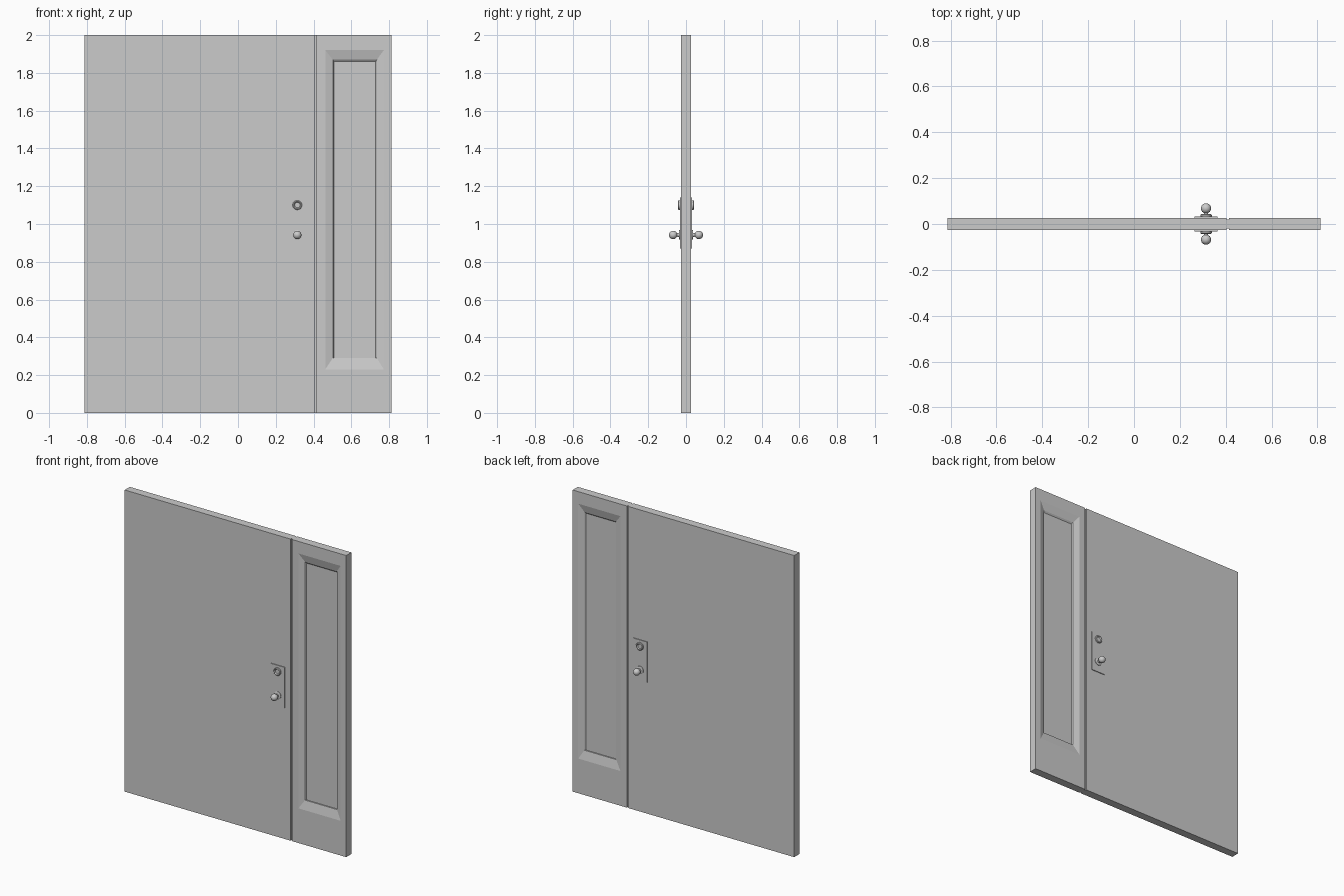
import bpy
import bmesh
import math
from mathutils import Matrix

old = bpy.data.objects.get("Cube")
if old:
    bpy.data.objects.remove(old, do_unlink=True)

GREY = (0.6, 0.6, 0.6, 1)
grey = bpy.data.materials.new("plain_grey")
grey.diffuse_color = GREY
grey.use_nodes = True
grey.node_tree.nodes["Principled BSDF"].inputs["Base Color"].default_value = GREY

HALF = 0.027            # half thickness of the door
EDGE = 0.813            # half width of the whole set
HANDLE_X = 0.314


def finish(name, bm):
    """Turn a bmesh into a grey object with outward normals."""
    bmesh.ops.recalc_face_normals(bm, faces=bm.faces)
    mesh = bpy.data.meshes.new(name)
    bm.to_mesh(mesh)
    bm.free()
    mesh.materials.append(grey)
    obj = bpy.data.objects.new(name, mesh)
    bpy.context.collection.objects.link(obj)
    return obj


def box(name, x0, x1, half_y, z0, z1):
    bm = bmesh.new()
    size = Matrix.Diagonal((x1 - x0, 2 * half_y, z1 - z0, 1))
    place = Matrix.Translation(((x0 + x1) / 2, 0, (z0 + z1) / 2))
    bmesh.ops.create_cube(bm, size=1, matrix=place @ size)
    return finish(name, bm)


def lathe(name, profile, z, side):
    """Revolve (radius, distance) points about the y axis, on one door face."""
    bm = bmesh.new()
    verts = [bm.verts.new((r, side * d, 0)) for r, d in profile]
    edges = [bm.edges.new(pair) for pair in zip(verts, verts[1:])]
    bmesh.ops.spin(bm, geom=verts + edges, cent=(0, 0, 0), axis=(0, 1, 0),
                   angle=2 * math.pi, steps=32)
    bmesh.ops.remove_doubles(bm, verts=bm.verts, dist=0.00005)
    bmesh.ops.translate(bm, verts=bm.verts, vec=(HANDLE_X, 0, z))
    obj = finish(name, bm)
    bpy.ops.object.select_all(action="DESELECT")
    obj.select_set(True)
    bpy.context.view_layer.objects.active = obj
    bpy.ops.object.shade_smooth_by_angle(angle=math.radians(35))


# Door leaf and the narrow recessed joint beside it
box("door_leaf", -EDGE, 0.404, HALF, 0, 2)
box("joint_strip", 0.404, 0.415, HALF - 0.008, 0, 2)

# Sidelight: nested rectangles step from the outer rim down to the pane
rings = [  # x0, x1, z0, z1, distance from the middle plane
    (0.415, EDGE, 0, 2, HALF),
    (0.462, 0.772, 0.23, 1.92, HALF),
    (0.502, 0.735, 0.29, 1.87, 0.014),
    (0.508, 0.729, 0.29, 1.86, 0.006),
]
bm = bmesh.new()
rims = []
for side in (-1, 1):
    loops = [[bm.verts.new((x, side * d, z)) for x, z in
              ((x0, z0), (x1, z0), (x1, z1), (x0, z1))]
             for x0, x1, z0, z1, d in rings]
    for outer, inner in zip(loops, loops[1:]):
        for i in range(4):
            j = (i + 1) % 4
            bm.faces.new((outer[i], outer[j], inner[j], inner[i]))
    bm.faces.new(loops[-1])
    rims.append(loops[0])
for i in range(4):
    j = (i + 1) % 4
    bm.faces.new((rims[0][i], rims[0][j], rims[1][j], rims[1][i]))
finish("sidelight_panel", bm)

# Backing plate, showing on both faces
box("lock_plate", 0.263, 0.365, HALF + 0.005, 0.87, 1.14)

# Lock cylinders and knobs on both faces
lock = [(0, 0.025), (0.025, 0.025), (0.025, 0.040), (0.022, 0.043),
        (0.019, 0.043), (0.014, 0.037), (0, 0.037)]
rose = [(0, 0.025), (0.025, 0.025), (0.025, 0.036), (0.022, 0.038),
        (0.010, 0.038), (0.009, 0.052)]
BALL, BALL_Y = 0.022, 0.068
ball = [(BALL * math.sin(a), BALL_Y - BALL * math.cos(a))
        for a in (math.radians(24 + 12 * k) for k in range(14))]
for label, side in (("front", -1), ("back", 1)):
    lathe(label + "_lock_cylinder", lock, 1.10, side)
    lathe(label + "_knob", rose + ball, 0.942, side)
